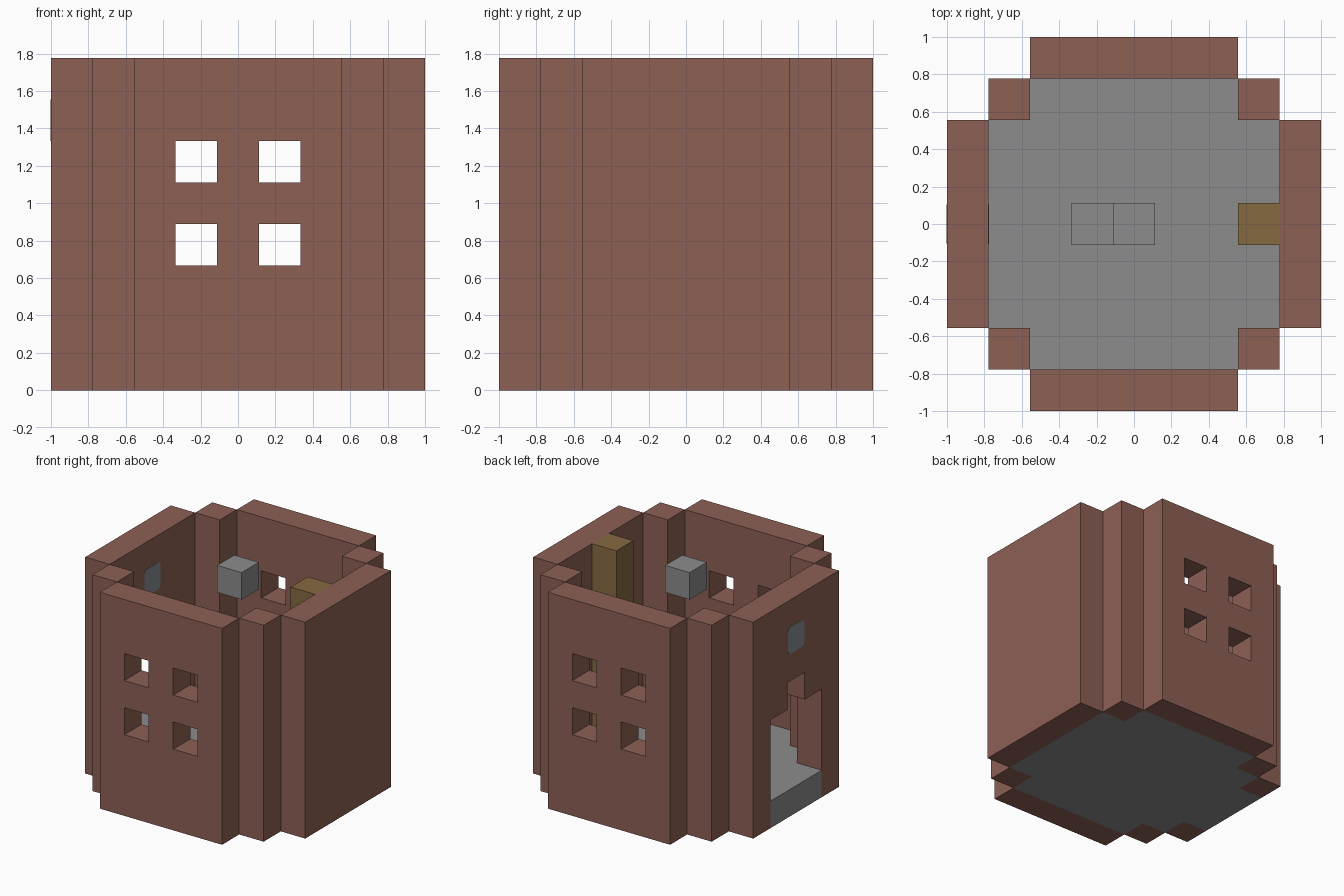
import bpy
import bmesh
import math
from itertools import product
from mathutils import Vector

if "Cube" in bpy.data.objects:
    bpy.data.objects.remove(bpy.data.objects["Cube"], do_unlink=True)

U = 2 / 9  # side of one block


def material(name, rgb):
    mat = bpy.data.materials.new(name)
    mat.use_nodes = True
    mat.diffuse_color = (*rgb, 1)
    mat.node_tree.nodes["Principled BSDF"].inputs["Base Color"].default_value = (*rgb, 1)
    return mat


BRICK = material("brown brick", (0.266, 0.117, 0.091))
STONE = material("grey stone", (0.262, 0.262, 0.262))
WOOD = material("olive wood", (0.238, 0.144, 0.054))
GLASS = material("blue grey glass", (0.242, 0.27, 0.287))


def finish(name, bm, mat):
    mesh = bpy.data.meshes.new(name)
    bm.to_mesh(mesh)
    bm.free()
    mesh.materials.append(mat)
    obj = bpy.data.objects.new(name, mesh)
    bpy.context.scene.collection.objects.link(obj)
    return obj


def cells(xs, ys, zs):
    return set(product(range(*xs), range(*ys), range(*zs)))


def blocks(name, filled, mat):
    """Outer skin of a set of grid cells, with flat regions merged."""
    bm = bmesh.new()
    for cell in filled:
        for axis, sign in product(range(3), (-1, 1)):
            step = [0, 0, 0]
            step[axis] = sign
            if tuple(c + s for c, s in zip(cell, step)) in filled:
                continue
            normal = Vector(step)
            a = Vector([float(i == (axis + 1) % 3) for i in range(3)])
            b = normal.cross(a)
            middle = Vector(cell) + Vector((-4, -4, 0.5)) + normal / 2
            ring = [(-a - b), (a - b), (a + b), (b - a)]
            bm.faces.new([bm.verts.new((middle + r / 2) * U) for r in ring])
    bmesh.ops.remove_doubles(bm, verts=bm.verts, dist=0.001)
    bmesh.ops.dissolve_limit(bm, angle_limit=math.radians(1),
                             verts=bm.verts, edges=bm.edges)
    return finish(name, bm, mat)


# Front and back walls, each with four square windows
for name, row in (("front_wall", 0), ("back_wall", 8)):
    wall = cells((2, 7), (row, row + 1), (0, 8))
    wall -= set(product((3, 5), (row,), (3, 5)))
    blocks(name, wall, BRICK)

# Solid left wall, right wall with a stepped doorway
blocks("left_wall", cells((8, 9), (2, 7), (0, 8)), BRICK)
doorway = cells((0, 1), (3, 6), (0, 4)) | {(0, 4, 4)}
blocks("right_wall", cells((0, 1), (2, 7), (0, 8)) - doorway, BRICK)

# Corner posts
for sx, x in (("right", 1), ("left", 7)):
    for sy, y in (("front", 1), ("back", 7)):
        blocks(f"{sy}_{sx}_post", cells((x, x + 1), (y, y + 1), (0, 8)), BRICK)

# Floor with the door sill
corners = set(product((1, 7), (1, 7), (0,)))
blocks("floor", (cells((1, 8), (1, 8), (0, 1)) - corners) | cells((0, 1), (3, 6), (0, 1)), STONE)

# Wooden pillar against the left wall, and loose stone blocks
blocks("wooden_pillar", cells((7, 8), (4, 5), (1, 8)), WOOD)
blocks("hanging_block", {(4, 4, 7)}, STONE)
blocks("lower_block", {(3, 4, 2)}, STONE)

# Pane above the door, with clipped corners, on both sides of the wall
for name, x in (("outer_pane", -1), ("inner_pane", -7 / 9)):
    bm = bmesh.new()
    bmesh.ops.create_cube(bm, size=1)
    bmesh.ops.scale(bm, vec=(0.004, U * 0.94, U), verts=bm.verts)
    rims = [e for e in bm.edges if abs(e.verts[0].co.x - e.verts[1].co.x) > 0.001]
    bmesh.ops.bevel(bm, geom=rims, offset=0.03, segments=2, profile=0.5, affect='EDGES')
    bmesh.ops.translate(bm, vec=(x, 0, 6.5 * U), verts=bm.verts)
    finish(name, bm, GLASS)
